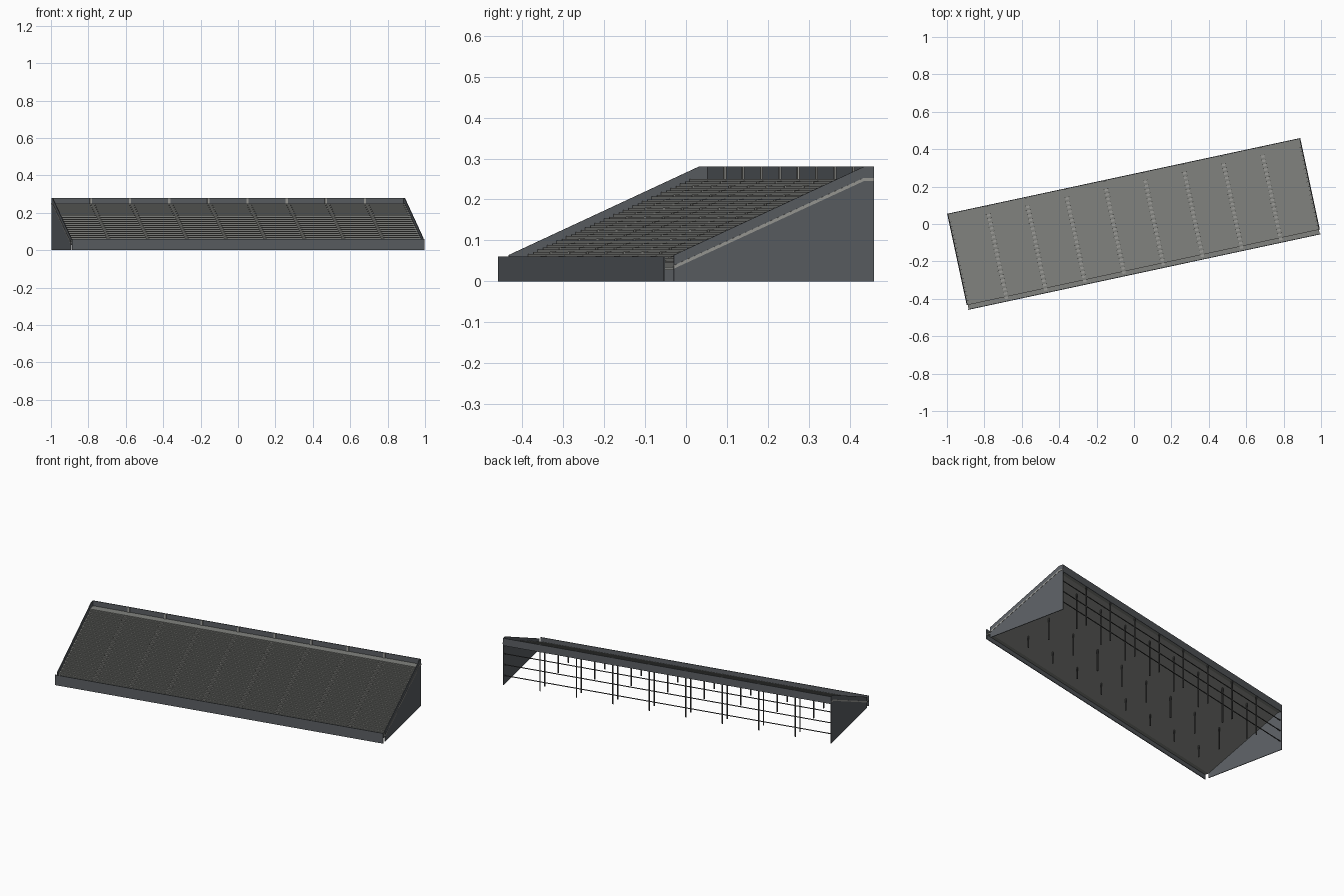
import bpy, bmesh, math
from mathutils import Matrix

cube = bpy.data.objects.get("Cube")
if cube:
    bpy.data.objects.remove(cube, do_unlink=True)

ANGLE = Matrix.Rotation(math.radians(12.1), 4, 'Z')
HALF_L, HALF_D = 0.964, 0.263      # half length and half depth
V0, V1 = -0.237, 0.238             # start and end of the slope
Z0, Z1 = 0.035, 0.25               # lower and upper walkway heights
ROWS, BAYS = 20, 9
TREAD, RISE = (V1 - V0) / ROWS, (Z1 - Z0) / ROWS
BAY = 2 * HALF_L / BAYS
AISLES = [-HALF_L + BAY * i for i in range(1, BAYS)]


def material(name, color):
    m = bpy.data.materials.new(name)
    m.use_nodes = True
    m.diffuse_color = (*color, 1)
    m.node_tree.nodes["Principled BSDF"].inputs["Base Color"].default_value = (*color, 1)
    return m


cladding = material("blue grey cladding", (0.105, 0.115, 0.127))
concrete = material("grey concrete", (0.22, 0.225, 0.21))
pale = material("pale concrete", (0.33, 0.33, 0.31))
steel = material("dark steel", (0.07, 0.07, 0.07))


def finish(name, bm, mat):
    bmesh.ops.recalc_face_normals(bm, faces=bm.faces)
    mesh = bpy.data.meshes.new(name)
    bm.to_mesh(mesh)
    bm.free()
    mesh.materials.append(mat)
    obj = bpy.data.objects.new(name, mesh)
    obj.matrix_world = ANGLE
    bpy.context.collection.objects.link(obj)
    return obj


def add_box(bm, x0, x1, y0, y1, z0, z1):
    place = Matrix.Translation(((x0 + x1) / 2, (y0 + y1) / 2, (z0 + z1) / 2))
    scale = Matrix.Diagonal((x1 - x0, y1 - y0, z1 - z0, 1))
    bmesh.ops.create_cube(bm, size=1, matrix=place @ scale)


def add_profile(bm, points, x0, x1):
    """Extrude a depth/height outline along the length."""
    face = bm.faces.new([bm.verts.new((x0, y, z)) for y, z in points])
    out = bmesh.ops.extrude_face_region(bm, geom=[face])
    verts = [g for g in out["geom"] if isinstance(g, bmesh.types.BMVert)]
    bmesh.ops.translate(bm, verts=verts, vec=(x1 - x0, 0, 0))


# Stepped deck with a flat sloping underside and a walkway at each end
steps = [(-HALF_D + 0.004, Z0)]
for i in range(ROWS):
    y = V0 + i * TREAD
    steps += [(y, Z0 + i * RISE), (y, Z0 + (i + 1) * RISE)]
steps += [(HALF_D - 0.004, Z1), (HALF_D - 0.004, Z1 - 0.012),
          (V1, Z1 - 0.012), (V0, Z0 - 0.008), (-HALF_D + 0.004, Z0 - 0.008)]
bm = bmesh.new()
add_profile(bm, steps, -HALF_L + 0.004, HALF_L - 0.004)
finish("stepped_deck", bm, concrete)

# Bench in every bay of every row
bm = bmesh.new()
for row in range(ROWS - 1):
    y, z = V0 + (row + 1) * TREAD, Z0 + (row + 1) * RISE
    for b in range(BAYS):
        x = -HALF_L + b * BAY
        add_box(bm, x + 0.013, x + BAY - 0.013, y - 0.012, y, z - 0.001, z + 0.004)
finish("benches", bm, concrete)

# Aisle stairs with half steps
bm = bmesh.new()
for x in AISLES:
    for row in range(ROWS):
        y, z = V0 + row * TREAD, Z0 + row * RISE
        add_box(bm, x - 0.009, x + 0.009, y - TREAD / 2, y, z, z + RISE / 2)
finish("aisle_stairs", bm, pale)

# Side walls with a pale deck-edge band
for side, name in ((-1, "right"), (1, "left")):
    x0, x1 = side * HALF_L, side * (HALF_L - 0.004)
    bm = bmesh.new()
    add_profile(bm, [(V0, 0), (V0, 0.064), (V1, 0.28), (HALF_D, 0.28), (HALF_D, 0)], x0, x1)
    finish(name + "_wall", bm, cladding)
    bm = bmesh.new()
    add_profile(bm, [(V0, Z0 - 0.004), (V0, Z0 + 0.004), (V1, Z1 + 0.003), (HALF_D, Z1 + 0.003),
                     (HALF_D, Z1 - 0.005), (V1, Z1 - 0.005)], x0, x0 + side * 0.0015)
    finish(name + "_edge_band", bm, pale)

# Front and back panels
bm = bmesh.new()
add_box(bm, -HALF_L, HALF_L, -HALF_D, -HALF_D + 0.004, 0, 0.061)
finish("front_panel", bm, cladding)
bm = bmesh.new()
add_box(bm, -HALF_L, HALF_L, HALF_D - 0.004, HALF_D, Z1 - 0.014, 0.28)
finish("back_panel", bm, cladding)

# Slim posts inside the back panel
bm = bmesh.new()
for x in AISLES:
    add_box(bm, x - 0.006, x + 0.006, HALF_D - 0.008, HALF_D - 0.004, Z1, 0.28)
finish("back_panel_posts", bm, pale)

# Columns under the deck
bm = bmesh.new()
for y in (0.255, 0.19, 0.0, -0.14):
    top = min(Z1 - 0.012, Z0 + (y - V0) * RISE / TREAD - 0.008)
    for x in AISLES:
        add_box(bm, x - 0.003, x + 0.003, y - 0.003, y + 0.003, 0, top)
finish("support_columns", bm, steel)

# Rails across the open back
bm = bmesh.new()
for z in (0.055, 0.12, 0.185):
    add_box(bm, -HALF_L + 0.004, HALF_L - 0.004, 0.253, 0.257, z - 0.002, z + 0.002)
finish("back_rails", bm, steel)
